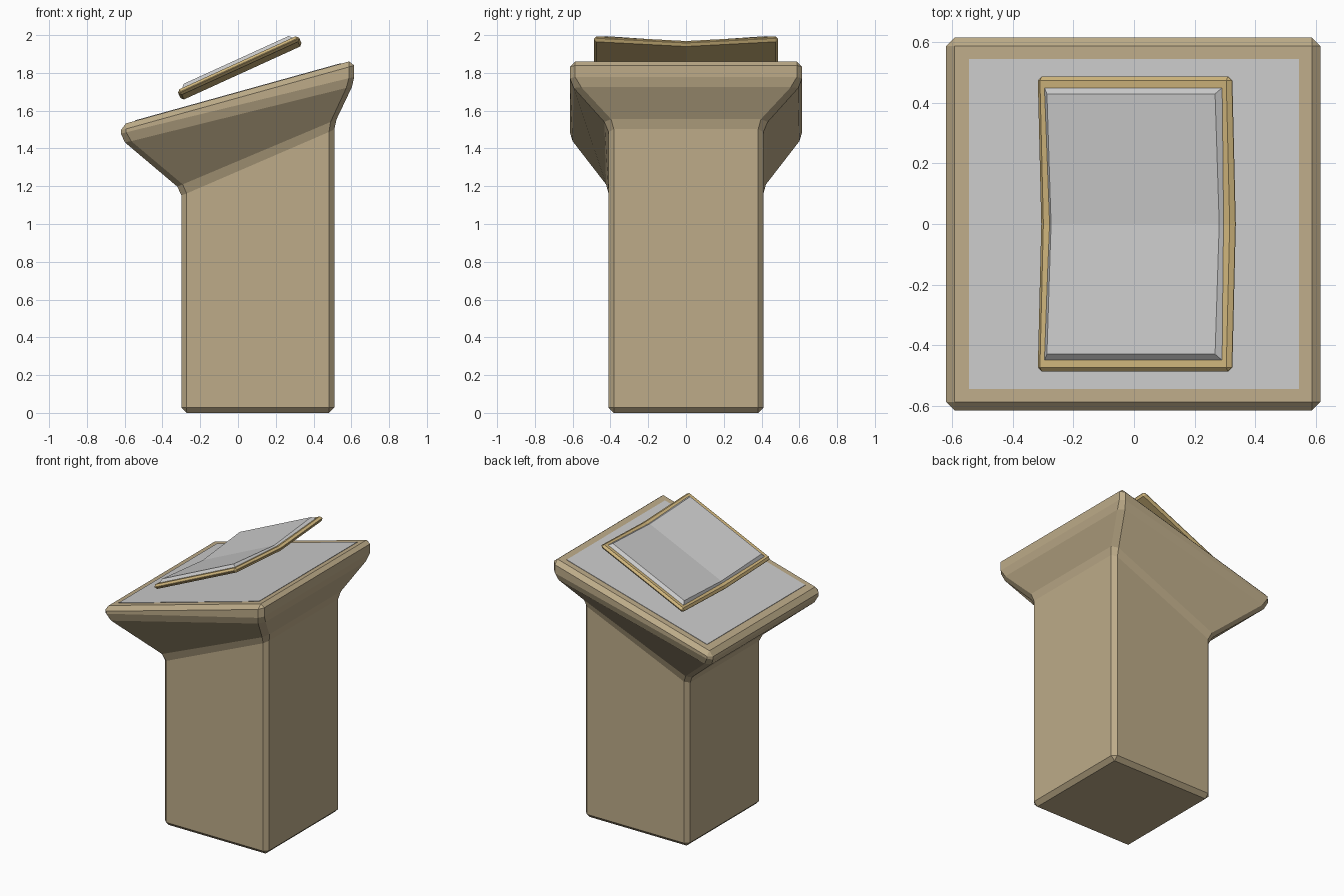
import bpy, bmesh, math
from mathutils import Vector

if "Cube" in bpy.data.objects:
    bpy.data.objects.remove(bpy.data.objects["Cube"])


def material(name, color):
    m = bpy.data.materials.new(name)
    m.diffuse_color = (*color, 1)
    m.use_nodes = True
    m.node_tree.nodes["Principled BSDF"].inputs["Base Color"].default_value = m.diffuse_color
    return m


def make(name, rings, mat=None, bevel=0):
    """Closed solid lofted through rings with equal point counts."""
    bm = bmesh.new()
    vs = [[bm.verts.new(p) for p in r] for r in rings]
    n = len(vs[0])
    for a, b in zip(vs, vs[1:]):
        for i in range(n):
            j = (i + 1) % n
            bm.faces.new((a[i], a[j], b[j], b[i]))
    bm.faces.new(vs[0][::-1])
    bm.faces.new(vs[-1])
    bmesh.ops.recalc_face_normals(bm, faces=bm.faces)
    me = bpy.data.meshes.new(name)
    bm.to_mesh(me)
    bm.free()
    ob = bpy.data.objects.new(name, me)
    bpy.context.collection.objects.link(ob)
    if mat:
        me.materials.append(mat)
    if bevel:
        mod = ob.modifiers.new("bevel", 'BEVEL')
        mod.width = bevel
        mod.segments = 1
        mod.limit_method = 'ANGLE'
        mod.angle_limit = math.radians(15)
    return ob


def ring(x0, x1, y, z0, z1):
    """Rectangle tilted along x."""
    return [(x0, -y, z0), (x1, -y, z1), (x1, y, z1), (x0, y, z0)]


tan_body = material("tan_body", (0.51, 0.41, 0.25))
tan_frame = material("tan_frame", (0.62, 0.46, 0.2))

# Pedestal: column, flared neck and tilted head
make("pedestal", [
    ring(-0.30, 0.51, 0.41, 0.0, 0.0),
    ring(-0.30, 0.51, 0.41, 1.18, 1.53),
    ring(-0.62, 0.615, 0.615, 1.45, 1.75),
    ring(-0.62, 0.615, 0.615, 1.525, 1.868)], tan_body, 0.028)

# Grey inlay lying on the tilted head
def head_z(x):
    return 1.525 + (x + 0.62) * 0.343 / 1.235

make("head_inlay", [ring(-0.545, 0.545, 0.545, head_z(-0.545) + d, head_z(0.545) + d)
                    for d in (-0.01, 0.003)])

# Floating panel, folded slightly along its middle
TILT = math.radians(24.5)
U = Vector((math.cos(TILT), 0, math.sin(TILT)))
N = Vector((-math.sin(TILT), 0, math.cos(TILT)))
ORIGIN = Vector((0.010, 0, 1.825))


def panel_section(y, half_low, half_top, low, top):
    pts = [(-half_low, low), (half_low, low), (half_top, top), (-half_top, top)]
    return [ORIGIN + U * u + N * n + Vector((0, y, 0)) for u, n in pts]


make("panel_frame", [panel_section(y, 0.352, 0.352, -d, 0.032 - d)
                     for y, d in ((-0.487, 0), (0, 0.028), (0.487, 0))],
     tan_frame, 0.014)


# Raised grey screen with sloped edges
def screen_section(s, d):
    low = panel_section(s * 0.455, 0.327, 0.305, 0.025 - d, 0.048 - d)
    high = panel_section(s * 0.43, 0.327, 0.305, 0.025 - d, 0.048 - d)
    return low[:2] + high[2:]


make("panel_screen", [screen_section(s, d) for s, d in ((-1, 0), (0, 0.033), (1, 0))])
